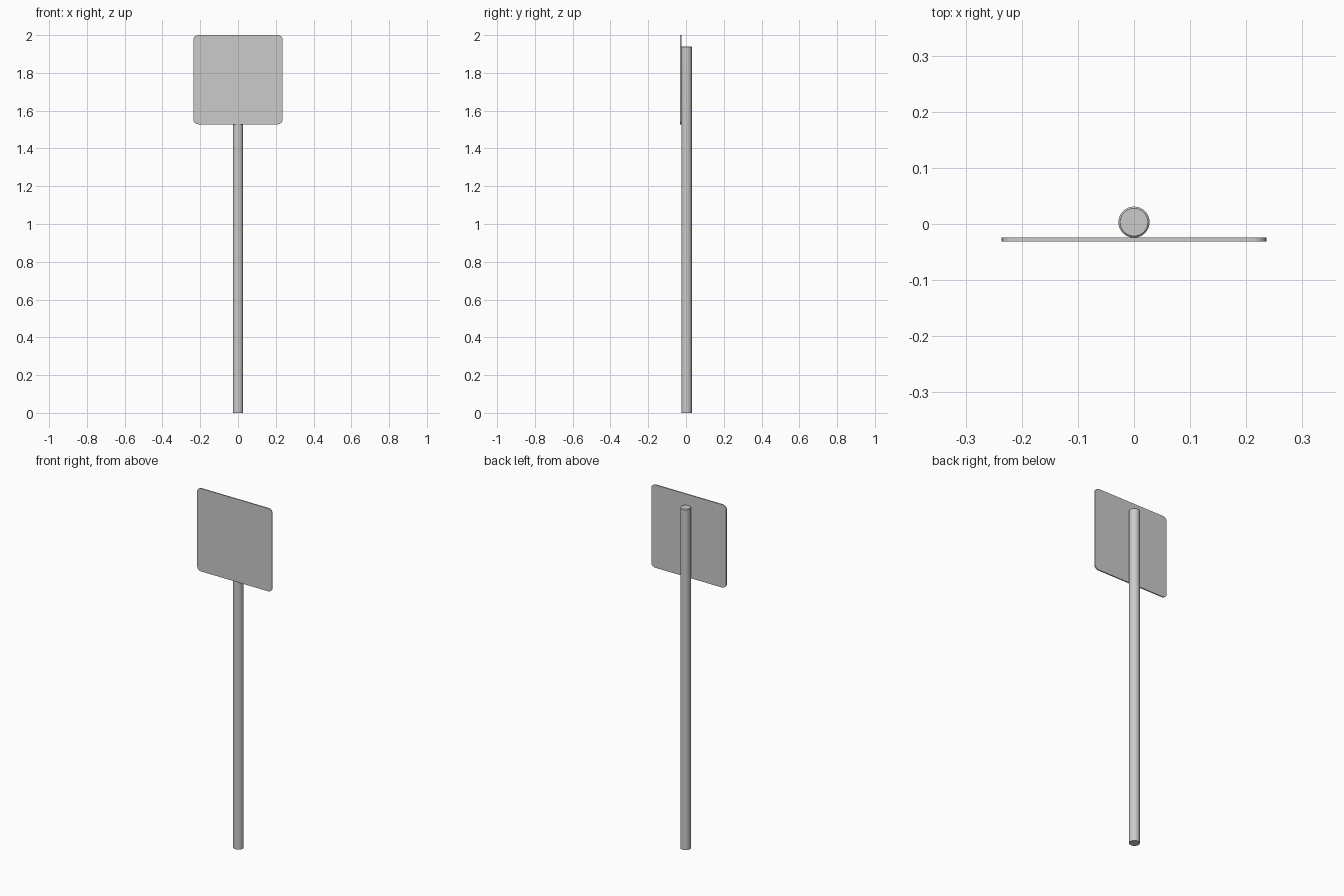
import bpy, bmesh, math

if "Cube" in bpy.data.objects:
    bpy.data.objects.remove(bpy.data.objects["Cube"])

POST_R, POST_TOP, POST_Y = 0.0277, 1.94, 0.0033
HALF, CORNER = 0.236, 0.025
FRONT, BACK = -0.031, -0.0244


def add_object(name, bm):
    bmesh.ops.recalc_face_normals(bm, faces=bm.faces)
    mesh = bpy.data.meshes.new(name)
    bm.to_mesh(mesh)
    bm.free()
    obj = bpy.data.objects.new(name, mesh)
    bpy.context.collection.objects.link(obj)
    bpy.ops.object.select_all(action='DESELECT')
    obj.select_set(True)
    bpy.context.view_layer.objects.active = obj
    bpy.ops.object.shade_smooth_by_angle(angle=math.radians(30))
    return obj


# Round post with a small chamfer around the top rim
bm = bmesh.new()
bmesh.ops.create_cone(bm, cap_ends=True, segments=32, radius1=POST_R,
                      radius2=POST_R, depth=POST_TOP)
bmesh.ops.translate(bm, verts=bm.verts, vec=(0, POST_Y, POST_TOP / 2))
rim = [e for e in bm.edges if all(v.co.z > POST_TOP - 0.001 for v in e.verts)]
bmesh.ops.bevel(bm, geom=rim, offset=0.003, segments=1, affect='EDGES')
add_object("post", bm)

# Thin square sign plate with rounded corners, fixed to the front of the post
bm = bmesh.new()
bmesh.ops.create_cube(bm, size=1)
bmesh.ops.scale(bm, verts=bm.verts, vec=(2 * HALF, BACK - FRONT, 2 * HALF))
bmesh.ops.translate(bm, verts=bm.verts, vec=(0, (FRONT + BACK) / 2, 2 - HALF))
corners = [e for e in bm.edges
           if abs(e.verts[0].co.y - e.verts[1].co.y) > 0.001]
bmesh.ops.bevel(bm, geom=corners, offset=CORNER, segments=6, profile=0.5,
                affect='EDGES')
add_object("sign_plate", bm)
